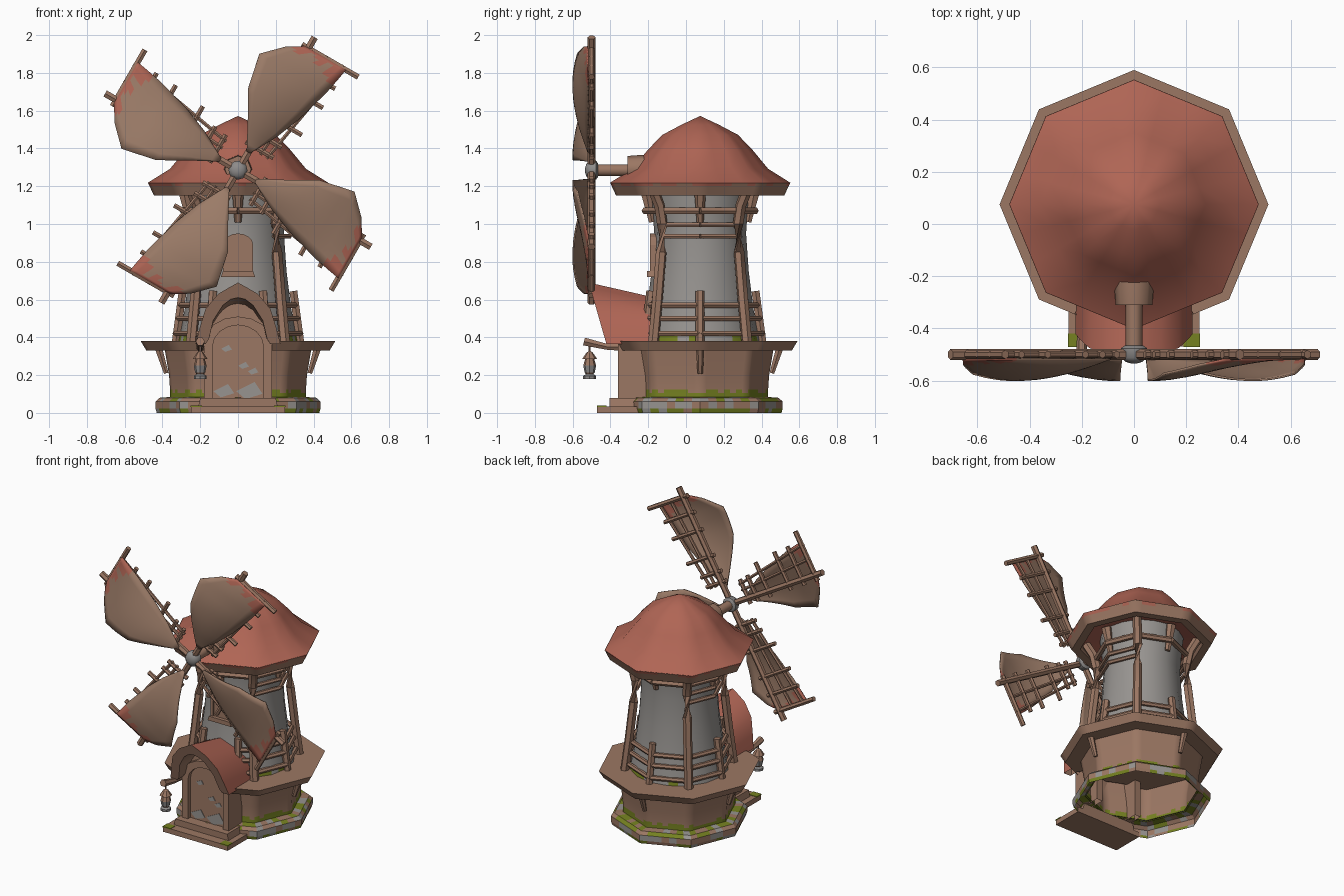
import bpy, bmesh, math, random
from mathutils import Vector

if "Cube" in bpy.data.objects:
    bpy.data.objects.remove(bpy.data.objects["Cube"])

random.seed(4)
CY = 0.075      # tower axis
HUB = Vector((0, -0.5, 1.285))


def mat(name, r, g, b):
    m = bpy.data.materials.new(name)
    m.diffuse_color = (r, g, b, 1)
    m.use_nodes = True
    m.node_tree.nodes["Principled BSDF"].inputs["Base Color"].default_value = m.diffuse_color
    return m


WOOD = mat("brown_wood", 0.33, 0.185, 0.125)
RED = mat("red_tiles", 0.43, 0.13, 0.09)
GREY = mat("grey_plaster", 0.31, 0.295, 0.28)
MOSS = mat("green_moss", 0.18, 0.22, 0.015)
SAIL = mat("sail_cloth", 0.33, 0.2, 0.138)
METAL = mat("grey_metal", 0.27, 0.26, 0.255)


def make(name, bm, mats, smooth=None):
    bmesh.ops.recalc_face_normals(bm, faces=bm.faces[:])
    me = bpy.data.meshes.new(name)
    bm.to_mesh(me)
    bm.free()
    for m in mats:
        me.materials.append(m)
    ob = bpy.data.objects.new(name, me)
    bpy.context.collection.objects.link(ob)
    if smooth is not None:
        bpy.ops.object.select_all(action='DESELECT')
        ob.select_set(True)
        bpy.context.view_layer.objects.active = ob
        bpy.ops.object.shade_smooth_by_angle(angle=math.radians(smooth))
    return ob


def polar(r, deg, z):
    a = math.radians(deg)
    return Vector((r * math.cos(a), CY + r * math.sin(a), z))


def grid(bm, rows, closed=True, rule=None):
    """Skin rows of points with quads; rule(face centre) picks a material, None drops the face."""
    vs = [[bm.verts.new(p) for p in row] for row in rows]
    n = len(rows[0])
    for a, b in zip(vs, vs[1:]):
        for i in range(n if closed else n - 1):
            j = (i + 1) % n
            quad = (a[i], a[j], b[j], b[i])
            k = 0 if rule is None else rule(sum((v.co for v in quad), Vector()) / 4)
            if k is not None:
                bm.faces.new(quad).material_index = k


def revolve(name, prof, mats, n=8, sub=1, rule=None, smooth=None, at=(0, CY)):
    rows = []
    for r, z in prof:
        c = [Vector((at[0] + r * math.cos(math.tau * i / n), at[1] + r * math.sin(math.tau * i / n), z))
             for i in range(n)]
        rows.append([c[i].lerp(c[(i + 1) % n], k / sub) for i in range(n) for k in range(sub)])
    bm = bmesh.new()
    grid(bm, rows, True, rule)
    bmesh.ops.remove_doubles(bm, verts=bm.verts[:], dist=1e-4)
    return make(name, bm, mats, smooth)


def tubes(name, paths, m, n=6):
    """Round beams; every path is (points, radius or list of radii)."""
    bm = bmesh.new()
    for pts, rad in paths:
        pts = [Vector(p) for p in pts]
        rows = []
        for i, p in enumerate(pts):
            q = (pts[min(i + 1, len(pts) - 1)] - pts[max(i - 1, 0)]).to_track_quat('Z', 'Y')
            r = rad[i] if isinstance(rad, list) else rad
            rows.append([p + q @ Vector((r * math.cos(math.tau * k / n), r * math.sin(math.tau * k / n), 0))
                         for k in range(n)])
        grid(bm, [[pts[0]] * n] + rows + [[pts[-1]] * n])
    bmesh.ops.remove_doubles(bm, verts=bm.verts[:], dist=1e-4)
    return make(name, bm, [m], 50)


def prism(name, pts, y0, y1, m):
    """Extrude an x-z outline along y."""
    bm = bmesh.new()
    grid(bm, [[Vector((x, y, z)) for x, z in pts] for y in (y0, y1)])
    bmesh.ops.holes_fill(bm, edges=bm.edges[:], sides=0)
    return make(name, bm, [m])


def arch(half, z0, zs, zt, n=8):
    return [(-half, z0)] + [(-half * math.cos(math.pi * i / n), zs + (zt - zs) * math.sin(math.pi * i / n))
                            for i in range(n + 1)] + [(half, z0)]


def band(name, outer, inner, y0, y1, m):
    """Hollow arch with thickness between two matching outlines."""
    bm = bmesh.new()
    grid(bm, [[Vector((p[0], y, p[1])) for p, y in ((o, y0), (o, y1), (i, y1), (i, y0))] for o, i in zip(outer, inner)])
    return make(name, bm, [m])


# ---- stone footing and lower wall with moss and stones
def stone_rule(c):
    x = random.random()
    if c.z > 0.07 or c.z < 0.025:
        return 1 if x < 0.5 else (2 if x < 0.7 else 0)
    return 2 if x < 0.35 else 0


revolve("footing", [(0.43, 0), (0.437, 0.022), (0.437, 0.06), (0.415, 0.08), (0.35, 0.085)],
        [WOOD, MOSS, GREY], sub=7, rule=stone_rule)
revolve("lower_wall", [(0.36, 0.08), (0.36, 0.105), (0.36, 0.125), (0.365, 0.2), (0.39, 0.35)], [WOOD, MOSS], sub=8,
        smooth=50, rule=lambda c: int(c.z < 0.1 or (c.z < 0.12 and random.random() < 0.5)))

# ---- gallery deck, cut away for the porch
revolve("gallery", [(0, 0.33), (0.36, 0.33), (0.485, 0.33), (0.515, 0.38), (0.4, 0.38), (0.28, 0.38)], [WOOD], sub=8,
        smooth=50, rule=lambda c: None if abs(c.x) < 0.19 and c.y < -0.22 else 0)

# ---- plastered tower body
revolve("tower_body", [(0.318, 0.37), (0.31, 0.41), (0.282, 0.55), (0.257, 0.75), (0.243, 0.95), (0.25, 1.05), (0.265, 1.2)],
        [GREY, MOSS], n=16, sub=2, smooth=40, rule=lambda c: int(c.z < 0.4 and random.random() < 0.6))

# ---- roof, eave and underside
revolve("roof", [(0.478, 1.218), (0.36, 1.292), (0.275, 1.395), (0.2, 1.472), (0.1, 1.525), (0, 1.572)], [RED], sub=3, smooth=60)
revolve("eave", [(0.2, 1.21), (0.38, 1.18), (0.39, 1.15), (0.445, 1.15), (0.468, 1.2), (0.478, 1.22)],
        [WOOD, RED], sub=8, smooth=50, rule=lambda c: int((c.z < 1.2 and math.hypot(c.x, c.y - CY) < 0.35)
                                                          or (c.z > 1.2 and random.random() < 0.6)))

# ---- timber frame
tubes("curved_posts", [([polar(r, a, z) for r, z in
                         ((0.35, 0.37), (0.32, 0.6), (0.292, 0.85), (0.284, 1.0), (0.305, 1.1), (0.35, 1.18))], 0.029)
                       for a in (45, 135, 225, 315)], WOOD)
tubes("short_posts", [([polar(0.33, a, 0.37), polar(0.293, a, 0.645)], 0.024) for a in (0, 90, 180, 243, 297)], WOOD)
rails = []
for a in range(0, 360, 45):
    rails.append(([polar(0.292, a, 1.07), polar(0.292, a + 45, 1.07)], 0.019))
    if a in (0, 135, 180, 315):
        for z in (0.935, 0.995):
            rails.append(([polar(0.272, a, z), polar(0.272, a + 45, z)], 0.014))
for s, e in [(a, a + 45) for a in range(-45, 225, 45)] + [(225, 243), (297, 315)]:
    for r, z in ((0.332, 0.42), (0.318, 0.5), (0.306, 0.57)):
        rails.append(([polar(r, s, z), polar(r, e, z)], 0.016))
tubes("rails", rails, WOOD)
tubes("upper_brackets", [([polar(0.255, a, 1.01), polar(0.29, a, 1.18)], [0.018, 0.032]) for a in range(0, 360, 90)], WOOD)
tubes("lower_brackets", [([polar(0.38, a, 0.21), polar(0.42, a, 0.34)], [0.014, 0.022]) for a in (0, 90, 180)], WOOD)

# ---- front window with sill
prism("window_shutter", arch(0.062, 0.74, 0.88, 0.925), -0.183, -0.1, WOOD)
band("window_frame", arch(0.08, 0.74, 0.89, 0.95), arch(0.058, 0.74, 0.88, 0.92), -0.19, -0.1, WOOD)
prism("window_sill", [(-0.09, 0.72), (0.09, 0.72), (0.08, 0.75), (-0.08, 0.75)], -0.207, -0.1, WOOD)

# ---- steps
prism("lower_step", [(-0.25, 0), (0.25, 0), (0.25, 0.035), (-0.25, 0.035)], -0.47, -0.25, WOOD)
prism("upper_step", [(-0.21, 0.035), (0.21, 0.035), (0.2, 0.078), (-0.2, 0.078)], -0.405, -0.25, WOOD)
for s in (-1, 1):
    prism("step_moss", [(s * 0.19, 0.031), (s * 0.252, 0.031), (s * 0.252, 0.038), (s * 0.19, 0.038)], -0.472, -0.42, MOSS)

# ---- porch: door, frame, wall
prism("door", arch(0.14, 0.075, 0.35, 0.47), -0.332, -0.3, WOOD)
for x, z, w in ((-0.075, 0.115, 0.055), (0.06, 0.115, 0.07), (0.03, 0.25, 0.028), (-0.06, 0.34, 0.028), (0.08, 0.22, 0.028)):
    prism("door_worn_patch", [(x - w, z), (x - w * .3, z - w * .6), (x + w, z - w * .2), (x + w * .4, z + w * .7)],
          -0.335, -0.331, GREY)
band("door_frame", arch(0.18, 0.075, 0.37, 0.51), arch(0.135, 0.075, 0.35, 0.465), -0.36, -0.15, WOOD)

# ---- porch roof: ogee shell leaning forward and sinking to the back
half = [(-0.225, 0.365), (-0.203, 0.45), (-0.172, 0.55), (-0.105, 0.63), (-0.05, 0.662)]
ogee = half + [(0, 0.69)] + [(-x, z) for x, z in reversed(half)]
inner = [(x * 0.76, max(0.365, z - 0.06 - 0.02 * (x == 0))) for x, z in ogee]


def lean(p, back):
    f = (p[1] - 0.36) / 0.33
    return Vector((p[0], -0.12, p[1] - 0.09 * f)) if back else Vector((p[0], -0.42 - 0.095 * f, p[1]))


bm = bmesh.new()
grid(bm, [[lean(o, 0), lean(o, 1), lean(i, 1), lean(i, 0)] for o, i in zip(ogee, inner)])
for k, f in enumerate(bm.faces):
    f.material_index = 0 if k % 4 == 0 else 1
make("porch_roof", bm, [RED, WOOD], 40)
prism("porch_gable", [(x * 1.1, z - 0.02) for x, z in inner], -0.325, -0.29, WOOD)

# ---- lantern on its bracket
tubes("lantern_bracket", [([(-0.2, -0.3, 0.345), (-0.2, -0.42, 0.35), (-0.2, -0.54, 0.378)], [0.022, 0.018, 0.024]),
                          ([(-0.2, -0.51, 0.37), (-0.2, -0.51, 0.31)], 0.006)], WOOD)
revolve("lantern", [(0, 0.18), (0.034, 0.18), (0.034, 0.196), (0.02, 0.205), (0.027, 0.215), (0.034, 0.25), (0.024, 0.285),
                    (0.04, 0.285), (0.016, 0.32), (0, 0.33)], [WOOD, METAL], n=8, at=(-0.2, -0.51),
        rule=lambda c: int(c.z < 0.21 or 0.22 < c.z < 0.24))

# ---- axle and hub
tubes("axle_housing", [([(0, -0.17, 1.285), (0, -0.25, 1.29), (0, -0.31, 1.29)], [0.08, 0.075, 0.07])], WOOD, 8)
tubes("axle", [([(0, -0.3, 1.285), (0, -0.47, 1.285)], 0.032)], WOOD, 10)
tubes("hub", [([HUB + Vector((0, y, 0)) for y in (-0.034, -0.028, -0.012, 0.024, 0.034)],
               [0.012, 0.032, 0.05, 0.05, 0.036])], METAL, 12)

# ---- four sail arms: (distance along arm, left edge, right edge) outline of the cloth
outline = [(0.11, -0.01, 0.01), (0.26, -0.09, 0.09), (0.4, -0.17, 0.145), (0.59, -0.21, 0.2), (0.69, -0.11, 0.22), (0.745, -0.02, 0.23)]
BARS = [(0.15, 0.13), (0.22, 0.14), (0.33, 0.2), (0.51, 0.225), (0.63, 0.23)]
for ang in (60, 150, 240, 330):
    a = math.radians(ang)
    U = Vector((math.cos(a), 0, math.sin(a)))
    P = Vector((math.sin(a), 0, -math.cos(a)))

    def at(t, p, y=0.0):
        return HUB + U * t + P * p + Vector((0, y, 0))

    beams = [([at(0, 0), at(0.812, 0)], 0.021), ([at(0.13, 0.06), at(0.76, 0.11)], 0.011),
             ([at(0.13, 0.1), at(0.76, 0.21)], 0.011), ([at(0.745, -0.04), at(0.745, 0.305)], 0.017)]
    beams += [([at(t, -0.04), at(t, p)], 0.0145) for t, p in BARS]
    tubes("sail_frame", beams, WOOD)

    rows = []
    for (t0, l0, r0), (t1, l1, r1) in zip(outline, outline[1:]):
        for k in range(4 if t1 < 0.745 else 5):
            f = k / 4
            t, l, r = t0 + (t1 - t0) * f, l0 + (l1 - l0) * f, r0 + (r1 - r0) * f
            s = math.sin(math.pi * min(1, max(0, (t - 0.11) / 0.635)))
            rows.append([at(t, l + (r - l) * u / 8, -0.018 - 0.08 * s * (1 - (u / 8) ** 2)) for u in range(9)])

    def cloth(c):
        t, p = (c - HUB).dot(U), (c - HUB).dot(P)
        return int(t > 0.71 + 0.02 * math.sin(p * 55) - (0.06 if p > 0.15 else 0))

    bm = bmesh.new()
    grid(bm, rows, False, cloth)
    mod = make("sail_cloth", bm, [SAIL, RED], 40).modifiers.new("thickness", 'SOLIDIFY')
    mod.thickness = 0.008
    mod.offset = 0
